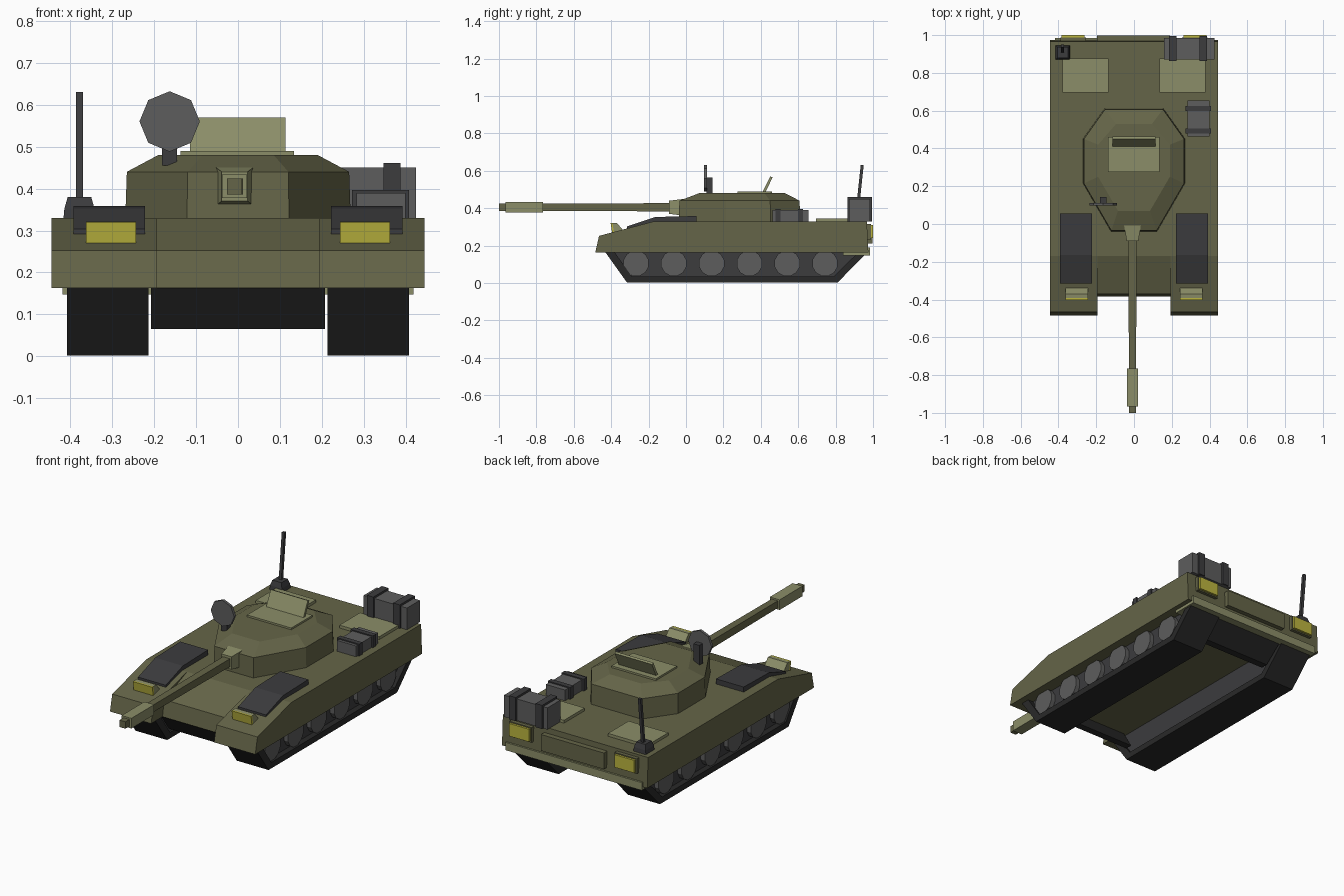
import bpy, bmesh, math
from mathutils import Vector

if "Cube" in bpy.data.objects:
    bpy.data.objects.remove(bpy.data.objects["Cube"])


def material(name, rgb):
    m = bpy.data.materials.new(name)
    m.diffuse_color = (*rgb, 1)
    m.use_nodes = True
    m.node_tree.nodes["Principled BSDF"].inputs["Base Color"].default_value = m.diffuse_color
    return m


OLIVE = material("olive", (0.13, 0.13, 0.065))
LIGHT = material("light_olive", (0.26, 0.27, 0.14))
GREY = material("grey", (0.11, 0.11, 0.11))
DARK = material("dark_grey", (0.045, 0.045, 0.048))
BLACK = material("black", (0.022, 0.022, 0.022))
YELLOW = material("yellow", (0.5, 0.46, 0.05))


def loft(name, rings, mat):
    """Closed solid through rings of equal point count."""
    bm = bmesh.new()
    vs = [[bm.verts.new(p) for p in r] for r in rings]
    n = len(vs[0])
    for a, b in zip(vs, vs[1:]):
        for i in range(n):
            bm.faces.new((a[i], a[(i + 1) % n], b[(i + 1) % n], b[i]))
    bm.faces.new(vs[0][::-1])
    bm.faces.new(vs[-1])
    bmesh.ops.recalc_face_normals(bm, faces=bm.faces)
    me = bpy.data.meshes.new(name)
    bm.to_mesh(me)
    bm.free()
    me.materials.append(mat)
    ob = bpy.data.objects.new(name, me)
    bpy.context.collection.objects.link(ob)
    return ob


def prism(name, yz, x0, x1, mat):
    return loft(name, [[(x, y, z) for y, z in yz] for x in (x0, x1)], mat)


def box(name, x, y, z, mat):
    return prism(name, [(y[0], z[0]), (y[1], z[0]), (y[1], z[1]), (y[0], z[1])], *x, mat)


def square(cx, cz, y, hx, hz):
    return [(cx - hx, y, cz - hz), (cx + hx, y, cz - hz), (cx + hx, y, cz + hz), (cx - hx, y, cz + hz)]


def ngon(n, r, cy, cz, turn=0):
    return [(cy + r * math.sin(2 * math.pi * (i + turn) / n),
             cz + r * math.cos(2 * math.pi * (i + turn) / n)) for i in range(n)]


# Hull: centre section set back between two forward fenders
prism("hull_centre", [(-.385, .163), (-.37, .252), (-.17, .33), (.967, .33), (.975, .163)], -.193, .193, OLIVE)
for s in (-1, 1):
    prism("hull_side", [(-.485, .163), (-.465, .252), (-.17, .33), (.967, .33), (.975, .163)],
          s * .193, s * .445, OLIVE)

# Lower nose and tail plates
prism("nose_plate", [(-.38, .163), (-.31, .065), (-.27, .065), (-.33, .163)], -.207, .207, BLACK)
prism("tail_plate", [(.96, .163), (.84, .065), (.80, .065), (.90, .163)], -.207, .207, BLACK)

# Running gear
outer = [(-.43, .163), (-.315, .002), (.81, .002), (.968, .163)]
for s in (-1, 1):
    prism("track_front", [outer[0], outer[1], (-.29, .035), (-.38, .163)], s * .213, s * .408, BLACK)
    prism("track_bottom", [outer[1], outer[2], (.79, .035), (-.29, .035)], s * .213, s * .408, BLACK)
    prism("track_rear", [outer[2], outer[3], (.92, .163), (.79, .035)], s * .213, s * .408, BLACK)
    prism("track_core", [(-.38, .163), (-.29, .035), (.79, .035), (.92, .163)], s * .225, s * .375, DARK)
    for i in range(6):
        prism("road_wheel", ngon(12, .07, -.267 + .202 * i, .105, .5), s * .37, s * .4, GREY)

# Turret with bevelled roof
half = [(.12, -.035), (.265, .215), (.265, .45), (.153, .607)]
roof = [(.085, .07), (.19, .25), (.19, .42), (.095, .53)]


def ring(pts, z, k=1):
    full = pts + [(-x, y) for x, y in reversed(pts)]
    return [(x * k, .287 + (y - .287) * k, z) for x, y in full]


loft("turret", [ring(half, .325, 1.015), ring(half, .44), ring(roof, .48)], OLIVE)

# Gun
gx, gz = -.008, .405
loft("gun_mantlet", [square(gx, gz, .06, .05, .05), square(gx, gz, -.01, .044, .045),
                     square(gx, gz, -.09, .031, .035)], LIGHT)
loft("gun_barrel", [square(gx, gz, -.05, .022, .022), square(gx, gz, -1, .018, .019)], OLIVE)
loft("muzzle_sleeve", [square(gx, gz, -.765, .03, .028), square(gx, gz, -.965, .03, .028)], LIGHT)

# Hatch with raised lid
box("hatch_base", (-.137, .134), (.275, .46), (.475, .49), LIGHT)
prism("hatch_lid", [(.41, .488), (.45, .57), (.463, .565), (.425, .486)], -.115, .113, LIGHT)

# Signal dish on the turret
loft("dish", [[(-.163 + a, y, b) for a, b in ngon(8, .072, 0, .56)] for y in (.097, .112)], GREY)
box("dish_post", (-.181, -.145), (.11, .142), (.455, .565), DARK)

# Antenna
loft("antenna_base", [[(-.378 + a * h, .908 + b * h, z) for a, b in ((-1, -1), (1, -1), (1, 1), (-1, 1))]
                      for h, z in ((.038, .33), (.036, .352), (.028, .38))], DARK)
loft("antenna_rod", [[(-.378 + a * .008, y + b * .008, z) for a, b in ((-1, -1), (1, -1), (1, 1), (-1, 1))]
                     for y, z in ((.915, .375), (.942, .63))], DARK)

# Stowage crates with straps
box("rear_crate", (.16, .425), (.872, .985), (.33, .45), GREY)
for x in (.205, .367):
    box("rear_crate_strap", (x - .02, x + .02), (.863, .995), (.33, .461), DARK)
box("side_crate", (.283, .4), (.462, .655), (.325, .39), GREY)
for y in (.492, .612):
    box("side_crate_strap", (.272, .408), (y - .014, y + .014), (.325, .396), DARK)

# Paired deck and end fittings
for s in (-1, 1):
    box("engine_cover", (s * .135, s * .378), (.695, .875), (.32, .346), LIGHT)
    prism("fender_pad", [(-.315, .285), (-.315, .303), (-.165, .353), (.055, .358), (.055, .32), (-.165, .32)],
          s * .222, s * .392, DARK)
    prism("headlight_housing", [(-.385, .27), (-.393, .32), (-.37, .322), (-.335, .28)],
          s * .243, s * .362, LIGHT)
    prism("headlight", [(-.395, .268), (-.403, .32), (-.391, .32), (-.383, .268)],
          s * .243, s * .362, YELLOW)
    box("tail_light_frame", (s * .255, s * .39), (.96, .988), (.233, .316), OLIVE)
    box("tail_light", (s * .262, s * .383), (.98, 1.0), (.24, .31), YELLOW)

# Rear panel and bumper
box("rear_panel", (-.195, .19), (.96, .998), (.21, .3), OLIVE)
box("rear_bumper", (-.418, .418), (.84, .984), (.147, .19), LIGHT)
